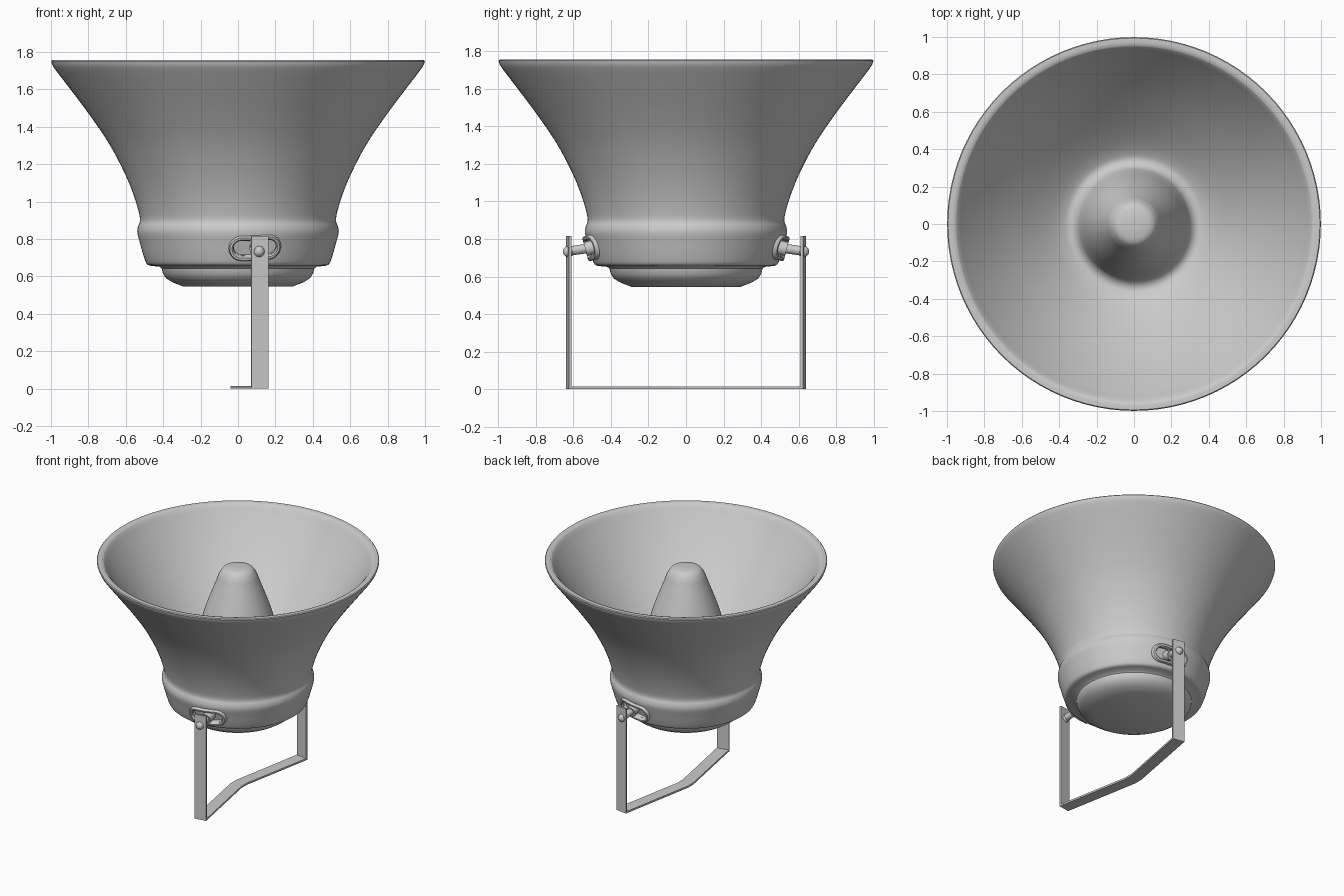
import bpy, bmesh, math
from mathutils import Matrix, Vector

if "Cube" in bpy.data.objects:
    bpy.data.objects.remove(bpy.data.objects["Cube"])


def finish(name, bm, angle=35):
    bmesh.ops.recalc_face_normals(bm, faces=bm.faces)
    me = bpy.data.meshes.new(name)
    bm.to_mesh(me)
    bm.free()
    ob = bpy.data.objects.new(name, me)
    bpy.context.collection.objects.link(ob)
    for p in me.polygons:
        p.use_smooth = True
    me.set_sharp_from_angle(angle=math.radians(angle))
    return ob


def smooth_path(pts, n=4):
    """Catmull-Rom interpolation through profile points."""
    out = []
    q = [Vector(p) for p in [pts[0]] + pts + [pts[-1]]]
    for i in range(1, len(q) - 2):
        a, b, c, d = q[i - 1:i + 3]
        for k in range(n):
            t = k / n
            out.append(0.5 * (2 * b + (c - a) * t + (2 * a - 5 * b + 4 * c - d) * t * t
                              + (3 * b - a - 3 * c + d) * t ** 3))
    return out + [q[-1]]


def bridge(bm, rings, caps=True):
    for a, b in zip(rings, rings[1:]):
        for i in range(len(a)):
            j = (i + 1) % len(a)
            bm.faces.new((a[i], a[j], b[j], b[i]))
    if caps:
        bm.faces.new(rings[0])
        bm.faces.new(rings[-1])


def lathe(name, profile, seg=96):
    bm = bmesh.new()
    rings = [[bm.verts.new((r * math.cos(2 * math.pi * i / seg),
                            r * math.sin(2 * math.pi * i / seg), z))
              for i in range(seg)] for r, z in profile]
    bridge(bm, rings)
    return finish(name, bm)


# Horn: base cap, collar band, flare, rim, inner wall and central plug
base = [(0.29, 0.545), (0.35, 0.568), (0.385, 0.59), (0.402, 0.617), (0.408, 0.642),
        (0.42, 0.652), (0.465, 0.656)]
outer = smooth_path([(0.465, 0.656), (0.488, 0.667), (0.505, 0.71), (0.522, 0.77),
                     (0.538, 0.83), (0.535, 0.865), (0.524, 0.897), (0.531, 0.945),
                     (0.56, 1.04), (0.61, 1.16), (0.69, 1.31), (0.795, 1.465),
                     (0.90, 1.605), (0.98, 1.71), (0.996, 1.74)])
rim = [(0.999, 1.75), (0.994, 1.756), (0.972, 1.757)]
inner = smooth_path([(0.952, 1.752), (0.935, 1.732), (0.90, 1.68), (0.82, 1.57),
                     (0.72, 1.445), (0.62, 1.335), (0.52, 1.235), (0.44, 1.165),
                     (0.385, 1.127), (0.345, 1.113), (0.31, 1.13), (0.287, 1.18),
                     (0.236, 1.37), (0.152, 1.60), (0.13, 1.655),
                     (0.10, 1.693), (0.05, 1.706), (0.01, 1.708)])
body = lathe("horn_body", base + [tuple(p) for p in outer[1:]] + rim + [tuple(p) for p in inner])


def stadium(half_len, half_h, n=10):
    s = half_len - half_h
    pts = []
    for k in range(8):      # straight top and bottom are split so they can follow the collar
        pts.append((-s + 2 * s * k / 8, -half_h))
    for sx, start in ((1, -90), (-1, 90)):
        for i in range(n + 1):
            a = math.radians(start + 180 * i / n)
            if sx < 0 and i == n:
                break
            pts.append((sx * s + half_h * math.cos(a), half_h * math.sin(a)))
        if sx > 0:
            pts += [(s - 2 * s * k / 8, half_h) for k in range(1, 8)]
    return pts


def local_frame(side):
    # local +z points outward and slightly down, following the collar slope
    tilt = math.radians(15)
    w = Vector((0, side * math.cos(tilt), -math.sin(tilt)))
    u = Vector((1, 0, 0))
    v = w.cross(u)
    m = Matrix((u, v, w)).transposed().to_4x4()
    m.translation = (0.09, side * 0.512, 0.752)
    return m


def stadium_stack(name, m, layers):
    """Stack of oblong rings wrapped around the round collar."""
    bm = bmesh.new()
    rings = []
    for hl, hh, w in layers:
        rings.append([bm.verts.new(m @ Vector(
            (x, y, w + math.sqrt(0.52 ** 2 - (x + 0.09) ** 2) - 0.512)))
            for x, y in stadium(hl, hh)])
    bridge(bm, rings)
    return finish(name, bm)


def cyl(bm, p0, p1, r, seg=24):
    d = p1 - p0
    m = Matrix.Translation((p0 + p1) / 2) @ d.to_track_quat('Z', 'Y').to_matrix().to_4x4()
    bmesh.ops.create_cone(bm, cap_ends=True, segments=seg, radius1=r, radius2=r,
                          depth=d.length, matrix=m)


for side, tag in ((-1, "front"), (1, "back")):
    m = local_frame(side)

    # Oblong socket: raised lip around a pocket let into the collar
    stadium_stack(tag + "_socket", m,
                  ((0.14, 0.068, -0.02), (0.14, 0.068, 0.008), (0.134, 0.062, 0.018),
                   (0.122, 0.05, 0.018), (0.114, 0.043, 0.008), (0.112, 0.041, -0.045)))
    cutter = stadium_stack(tag + "_socket_cutter", m, ((0.113, 0.042, -0.046), (0.113, 0.042, 0.1)))
    cutter.hide_render = True
    cutter.hide_set(True)
    mod = body.modifiers.new(tag + "_pocket", 'BOOLEAN')
    mod.operation = 'DIFFERENCE'
    mod.solver = 'EXACT'
    mod.object = cutter

    # Pivot washer, rod and round bolt head
    bm = bmesh.new()
    cyl(bm, m @ Vector((0.01, 0, -0.05)), m @ Vector((0.01, 0, 0.025)), 0.038)
    end = Vector((0.112, side * 0.64, 0.733))
    cyl(bm, m @ Vector((0.01, 0, 0)), end, 0.025)
    bmesh.ops.create_uvsphere(bm, u_segments=20, v_segments=12, radius=0.03,
                              matrix=Matrix.Translation(end - Vector((0, side * 0.014, 0))))
    finish(tag + "_pivot_bolt", bm)

# Mounting bracket: one flat strip bent in a V on the ground and up both sides
bm = bmesh.new()
half, t = 0.046, 0.014
rows = []
d = Vector((0.105, 0.6)).normalized()
across = Vector((d.y, -d.x))


def row(x, y, z, ax, ay, inset):
    """Two strip edges on the outside and inside faces."""
    c = Vector((x, y, z))
    a = Vector((ax, ay, 0)) * half
    rows.append([bm.verts.new(p) for p in (c - a, c + a, c + a + inset, c - a + inset)])


for side in (-1, 1):
    out = Vector((d.x, side * d.y, 0))
    ax, ay = across.x, side * across.y
    arm = [(0.117, side * 0.632, 0.815, ax, ay, -out * t),
           (0.117, side * 0.632, 0, ax, ay, Vector((0, 0, t)) - out * t)]
    mid = (0.006, side * 0.035, 0, 1, 0, Vector((0, 0, t)))
    for args in (arm + [mid] if side < 0 else [mid] + arm[::-1]):
        row(*args)
bridge(bm, rows)
finish("mounting_bracket", bm, 8)
